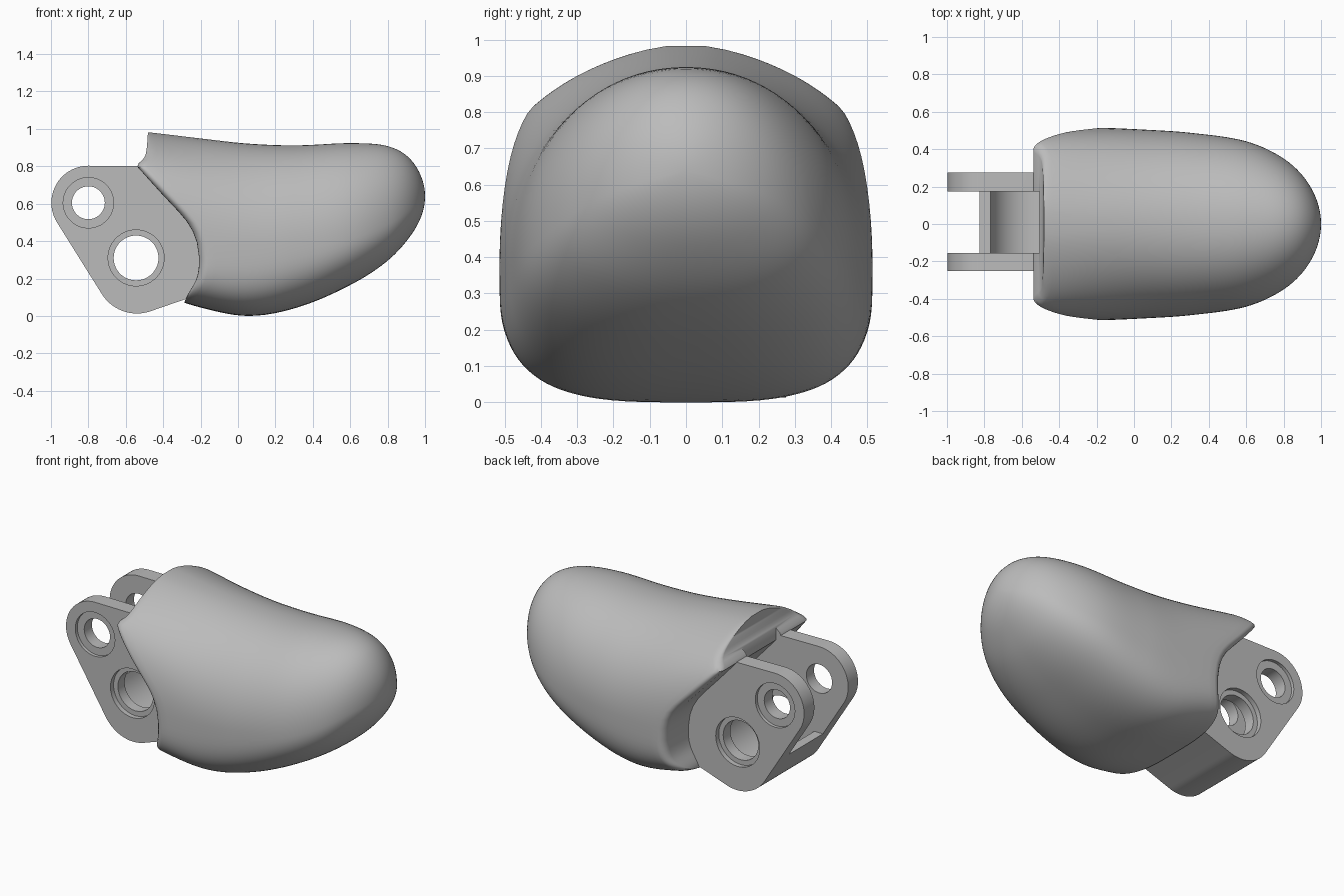
import bpy, bmesh, math
from math import sin, cos, pi

if "Cube" in bpy.data.objects:
    bpy.data.objects.remove(bpy.data.objects["Cube"])

grey = bpy.data.materials.new("light_grey")
grey.use_nodes = True
grey.diffuse_color = (0.5, 0.5, 0.5, 1)
grey.node_tree.nodes["Principled BSDF"].inputs["Base Color"].default_value = (0.5, 0.5, 0.5, 1)


def make_object(name, bm):
    bmesh.ops.recalc_face_normals(bm, faces=bm.faces)
    mesh = bpy.data.meshes.new(name)
    bm.to_mesh(mesh)
    bm.free()
    mesh.materials.append(grey)
    obj = bpy.data.objects.new(name, mesh)
    bpy.context.collection.objects.link(obj)
    return obj


def select(obj):
    bpy.ops.object.select_all(action='DESELECT')
    obj.select_set(True)
    bpy.context.view_layer.objects.active = obj


def cut(obj, cutter):
    mod = obj.modifiers.new("cut", 'BOOLEAN')
    mod.operation, mod.solver, mod.object = 'DIFFERENCE', 'EXACT', cutter
    select(obj)
    bpy.ops.object.modifier_apply(modifier=mod.name)


def arc(cx, cz, r, a0, a1, n=20):
    angles = [math.radians(a0 + (a1 - a0) * i / n) for i in range(n + 1)]
    return [(cx + r * cos(a), cz + r * sin(a)) for a in angles]


def prism(name, outline, y0, y1):
    """Extrude an x-z outline along y."""
    bm = bmesh.new()
    face = bm.faces.new([bm.verts.new((x, y0, z)) for x, z in outline])
    new = bmesh.ops.extrude_face_region(bm, geom=[face])["geom"]
    moved = [v for v in new if isinstance(v, bmesh.types.BMVert)]
    bmesh.ops.translate(bm, verts=moved, vec=(0, y1 - y0, 0))
    return make_object(name, bm)


def spline(keys, u):
    """Smooth interpolation of rows whose first entry is the parameter."""
    def slope(i, c):
        a, b = keys[max(i - 1, 0)], keys[min(i + 1, len(keys) - 1)]
        return (b[c] - a[c]) / (b[0] - a[0])
    u = min(max(u, keys[0][0]), keys[-1][0])
    i = max(k for k in range(len(keys) - 1) if keys[k][0] <= u)
    h = keys[i + 1][0] - keys[i][0]
    t = (u - keys[i][0]) / h
    return [keys[i][c] * (2*t**3 - 3*t*t + 1) + keys[i+1][c] * (3*t*t - 2*t**3)
            + h * slope(i, c) * (t**3 - 2*t*t + t) + h * slope(i + 1, c) * (t**3 - t*t)
            for c in range(1, len(keys[0]))]


# Body sections: x, top, bottom, half width, widest height,
# squareness above, squareness below, gable drop
SECTIONS = [(1, .64, .64, 0, .64, 2, 2, 0), (.92, .84, .425, .235, .57, 2, 2.2, 0),
            (.8, .908, .295, .35, .5, 2.05, 2.4, 0), (.6, .924, .165, .442, .43, 2.1, 2.6, 0),
            (.3, .912, .04, .488, .38, 2.1, 3, 0), (.05, .922, 0, .505, .36, 2.2, 3.3, .01),
            (-.2, .95, .045, .515, .35, 2.55, 3.4, .03), (-.5, .988, .14, .515, .35, 3.2, 3.4, .045)]
SECTIONS = [(math.sqrt(1 - s[0]),) + s[1:] for s in SECTIONS]
# Rear edge of the body: height, x
REAR = [(0, -.3), (.09, -.28), (.2, -.222), (.3, -.208), (.4, -.222), (.5, -.27),
        (.65, -.405), (.78, -.522), (.805, -.54), (.835, -.51), (.87, -.492), (1, -.48)]


def body_point(t, angle, offset, inset):
    x = 0
    for _ in range(40):
        top, low, wide, mid, up, down, gable = spline(SECTIONS, math.sqrt(1 - min(x, 1)))
        c, s = cos(angle), sin(angle)
        n = up if s > 0 else down
        f = abs(c) ** (2 / n)
        z = mid + math.copysign(abs(s) ** (2 / n), s) * (top - mid if s > 0 else mid - low)
        if s > 0:
            z -= gable * 6.75 * f * f * (1 - f)
        start = spline(REAR, z)[0] + offset
        x = .4 * x + .6 * (start + (1 - start) * t)
    return x, math.copysign(f, c) * wide * (1 - inset), z


# Body: lofted rings from the rounded rear rim to the tip
AROUND, ALONG, RIM = 96, 44, .05
bm = bmesh.new()
rows = [(0, RIM * (1 - sin(p)), .1 * (1 - cos(p)))
        for p in (pi / 2 * (1 - k / 5) for k in range(5))]
rows += [(sin(pi / 2 * k / ALONG), RIM, 0) for k in range(ALONG)]
rings = [[bm.verts.new(body_point(t, 2 * pi * (i + .5) / AROUND, o, ins))
          for i in range(AROUND)] for t, o, ins in rows]
for a, b in zip(rings, rings[1:]):
    for i in range(AROUND):
        j = (i + 1) % AROUND
        bm.faces.new((a[i], a[j], b[j], b[i]))
tip = bm.verts.new((1, 0, .64))
for i in range(AROUND):
    bm.faces.new((rings[-1][i], rings[-1][(i + 1) % AROUND], tip))
# Rear wall: strips joining the two sides at equal height
rim, q = rings[0], AROUND // 4
for k in range(AROUND // 2 - 1):
    r0, r1 = q - 1 - k, q - 2 - k
    l0, l1 = q + k, q + 1 + k
    bm.faces.new([rim[i % AROUND] for i in (r0, r1, l1, l0)])
body = make_object("body", bm)

# Hinge: a block with two ears, joined by a curved web at the bottom
outline = (arc(-.8, .605, .198, 90, 212) + arc(-.54, .235, .222, 212, 290)
           + [(-.28, .09), (-.15, .13), (-.08, .3), (-.2, .5), (-.46, .8)])
hinge = prism("hinge", outline, -.25, .275)

pocket = prism("pocket_cutter", [(-1.2, 1.2), (-1.2, .27)] + arc(-.55, .31, .22, 190, 360)
               + [(-.33, .57), (-.505, .765), (-.505, 1.2)], -.155, .175)
cut(hinge, pocket)
cut(body, pocket)
bpy.data.objects.remove(pocket)

# Pin holes with shallow counterbores on both outer sides
for cx, cz, hole, bore, depth in ((-.8, .605, .088, .135, .02), (-.545, .31, .12, .15, .03)):
    for r, y0, y1 in ((hole, -.5, .5), (bore, -.5, -.25 + depth), (bore, .275 - depth, .5)):
        drill = prism("drill", arc(cx, cz, r, 0, 350, 35), y0, y1)
        cut(hinge, drill)
        bpy.data.objects.remove(drill)

for obj in (body, hinge):
    select(obj)
    bpy.ops.object.shade_smooth_by_angle(angle=math.radians(35))
